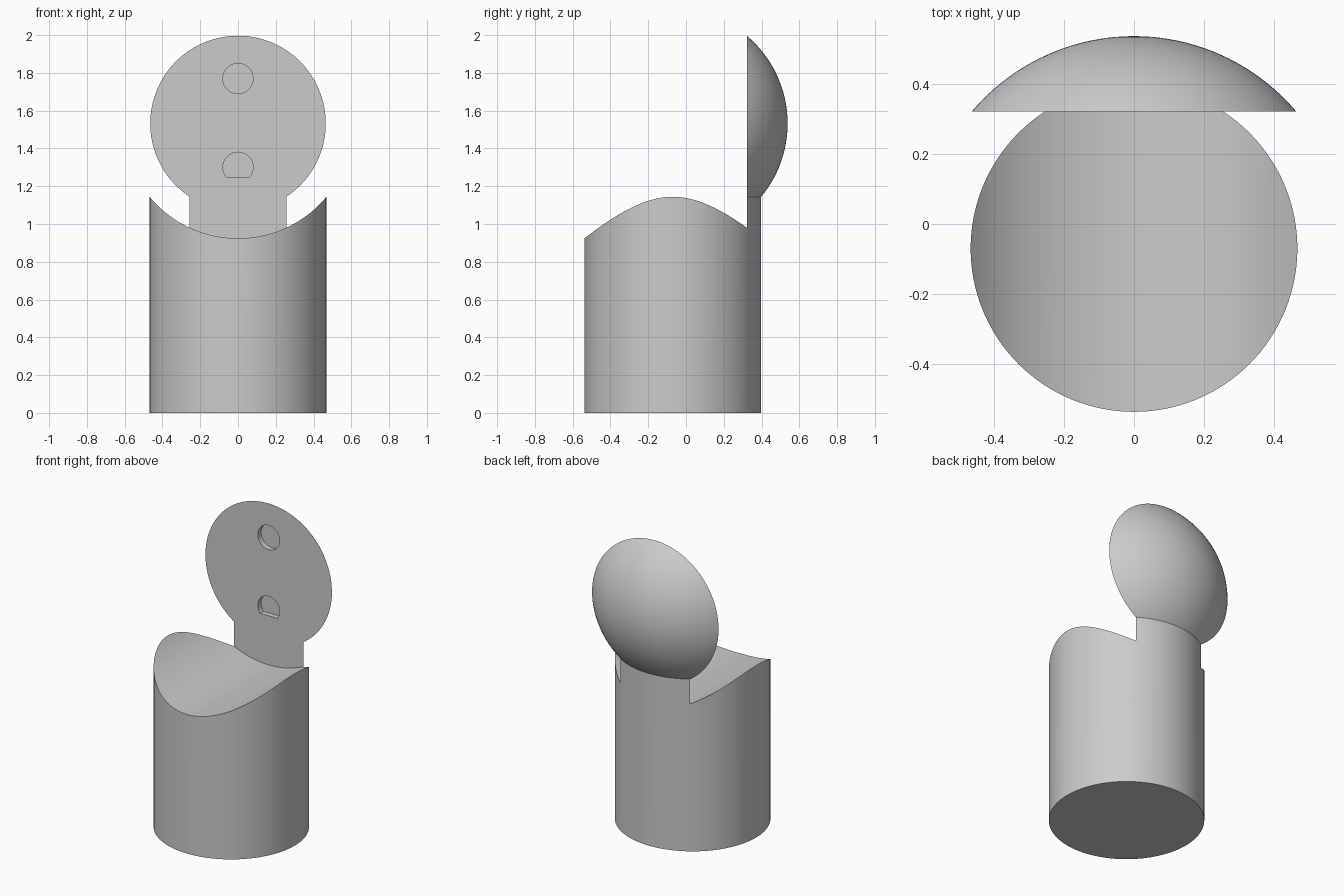
import bpy, bmesh, math
from mathutils import Matrix, Vector

default = bpy.data.objects.get("Cube")
if default:
    bpy.data.objects.remove(default, do_unlink=True)

AXIS_Y = -0.07      # cylinder axis and sphere centre
BODY_R = 0.468
BALL_R = 0.608
BALL_Z = 1.532
FACE_Y = 0.322      # flat front of the backrest
HOLE_DEPTH = 0.035

grey = bpy.data.materials.new("light grey")
grey.use_nodes = True
colour = (0.6, 0.6, 0.6, 1)
grey.diffuse_color = colour
grey.node_tree.nodes["Principled BSDF"].inputs["Base Color"].default_value = colour


def finish(name, bm):
    """Turn a bmesh into a grey object."""
    bmesh.ops.recalc_face_normals(bm, faces=bm.faces)
    mesh = bpy.data.meshes.new(name)
    bm.to_mesh(mesh)
    bm.free()
    mesh.materials.append(grey)
    obj = bpy.data.objects.new(name, mesh)
    bpy.context.collection.objects.link(obj)
    return obj


def cylinder(name, radius, depth, centre, along_y=False, segments=128):
    bm = bmesh.new()
    turn = Matrix.Rotation(math.pi / 2, 4, 'X') if along_y else Matrix()
    bmesh.ops.create_cone(bm, cap_ends=True, segments=segments, radius1=radius,
                          radius2=radius, depth=depth,
                          matrix=Matrix.Translation(centre) @ turn)
    return finish(name, bm)


def boolean(target, other, operation):
    """Apply a boolean and drop the helper."""
    mod = target.modifiers.new("boolean", 'BOOLEAN')
    mod.operation, mod.solver, mod.object = operation, 'EXACT', other
    bpy.ops.object.select_all(action='DESELECT')
    bpy.context.view_layer.objects.active = target
    target.select_set(True)
    bpy.ops.object.modifier_apply(modifier=mod.name)
    bpy.data.objects.remove(other, do_unlink=True)


# Body: round column with a saddle cut, leaving a neck at the back
body = cylinder("body", BODY_R, 1.25, (0, AXIS_Y, 0.625))
saddle = cylinder("saddle_cutter", BALL_R, 2, (0, FACE_Y - 1, BALL_Z),
                  along_y=True, segments=192)
boolean(body, saddle, 'DIFFERENCE')

# Backrest: cap sliced off a sphere
bm = bmesh.new()
bmesh.ops.create_uvsphere(bm, u_segments=128, v_segments=96, radius=BALL_R,
                          matrix=Matrix.Translation((0, AXIS_Y, BALL_Z))
                          @ Matrix.Rotation(math.pi / 2, 4, 'X'))
cut = bmesh.ops.bisect_plane(bm, geom=bm.verts[:] + bm.edges[:] + bm.faces[:],
                             plane_co=Vector((0, FACE_Y, 0)),
                             plane_no=Vector((0, 1, 0)), clear_inner=True)
rim = [e for e in cut["geom_cut"] if isinstance(e, bmesh.types.BMEdge)]
bmesh.ops.contextual_create(bm, geom=rim)
cap = finish("backrest", bm)

# Two shallow round holes in the flat face
for z in (1.30, 1.77):
    hole = cylinder("hole_cutter", 0.08, 2 * HOLE_DEPTH, (0, FACE_Y, z),
                    along_y=True, segments=64)
    boolean(cap, hole, 'DIFFERENCE')

boolean(body, cap, 'UNION')
body.name = "body_with_backrest"
bpy.ops.object.shade_smooth_by_angle(angle=math.radians(30))
